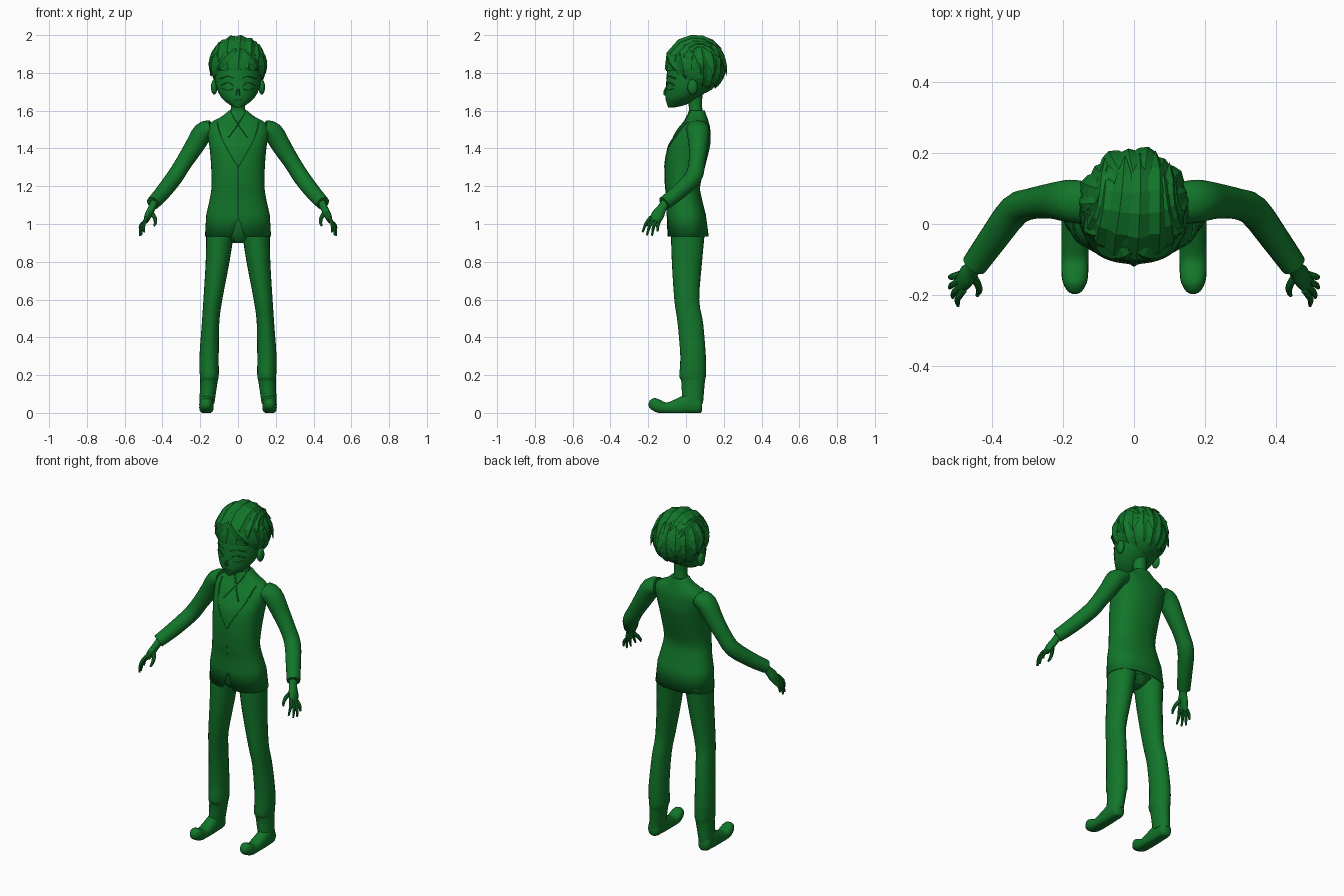
import bpy, bmesh
from math import sin, cos, pi, radians
from mathutils import Vector as V
from mathutils.bvhtree import BVHTree

cube = bpy.data.objects.get("Cube")
if cube:
    bpy.data.objects.remove(cube, do_unlink=True)

GREEN = (0.006, 0.18, 0.023, 1)
mat = bpy.data.materials.new("deep green")
mat.use_nodes = True
mat.diffuse_color = GREEN
mat.node_tree.nodes["Principled BSDF"].inputs["Base Color"].default_value = GREEN


def finish(name, bm, angle=40):
    bmesh.ops.recalc_face_normals(bm, faces=bm.faces)
    me = bpy.data.meshes.new(name)
    bm.to_mesh(me)
    bm.free()
    me.materials.append(mat)
    if angle:
        me.shade_smooth()
        me.set_sharp_from_angle(angle=radians(angle))
    ob = bpy.data.objects.new(name, me)
    bpy.context.scene.collection.objects.link(ob)
    return ob


def refine(rows, k=3):
    """Smoothly add rows between the given ones."""
    out = []
    for i in range(len(rows) - 1):
        a, b, c, d = (rows[max(i - 1, 0)], rows[i], rows[i + 1],
                      rows[min(i + 2, len(rows) - 1)])
        for j in range(k):
            t = j / k
            out.append([q + t / 2 * (r - p + t * (2*p - 5*q + 4*r - s + t * (3*q - p - 3*r + s)))
                        for p, q, r, s in zip(a, b, c, d)])
    return out + [list(rows[-1])]


def loft(name, rings, n=24, power=1, angle=40, cap_start=True, edit=None):
    """Skin rings given as (centre, half axis, other half axis)."""
    def sp(f):
        return abs(f) ** power * (1 if f >= 0 else -1)
    bm = bmesh.new()
    loops = [[bm.verts.new(c + u * sp(cos(2*pi*i/n)) + w * sp(sin(2*pi*i/n)))
              for i in range(n)] for c, u, w in rings]
    for a, b in zip(loops, loops[1:]):
        for i in range(n):
            bm.faces.new((a[i], a[(i+1) % n], b[(i+1) % n], b[i]))
    bm.faces.new(loops[-1])
    if cap_start:
        bm.faces.new(loops[0])
    if edit:
        edit(loops)
    return finish(name, bm, angle)


def stack(rows):
    """Level rings from rows of front y, back y, z, centre x, half width."""
    return [(V((x, (f + b) / 2, z)), V((r, 0, 0)), V((0, (b - f) / 2, 0)))
            for f, b, z, x, r in rows]


def tube(name, rows, n=12, ref=(0, 1, 0), k=3):
    """Rows of x, y, z, thickness and width along a path."""
    rows = refine(rows, k)
    pts = [V(r[:3]) for r in rows]
    rings = []
    for i, p in enumerate(pts):
        t = (pts[min(i + 1, len(pts) - 1)] - pts[max(i - 1, 0)]).normalized()
        wide = (V(ref) - t * V(ref).dot(t)).normalized()
        rings.append((p, wide * rows[i][4], t.cross(wide) * rows[i][3]))
    return loft(name, rings, n)


def ball(name, loc, size):
    bm = bmesh.new()
    bmesh.ops.create_uvsphere(bm, u_segments=16, v_segments=10, radius=1)
    for v in bm.verts:
        v.co = V(loc) + V(a * b for a, b in zip(v.co, size))
    return finish(name, bm)


def trace(name, target, pts, r):
    """Thin raised line laid on the front of a part."""
    me = target.data
    tree = BVHTree.FromPolygons([v.co for v in me.vertices], [p.vertices for p in me.polygons])
    rows = []
    for x, z in refine(pts, 5):
        hit = tree.ray_cast(V((x, -1, z)), V((0, 1, 0)))[0]
        if hit:
            rows.append((*hit, r, r))
    if len(rows) > 1:
        tube(name, rows, 6, (0, 1, 0.01), 1)


# Jacket with a notched front hem
def notch(loops):
    loops[0][30].co.z = 1.035


body = [(-.102, .085, 1.13, 0, .15), (-.11, .075, 1.2, 0, .14), (-.112, .1, 1.3, 0, .142),
        (-.1, .125, 1.4, 0, .15), (-.075, .13, 1.45, 0, .158), (-.04, .128, 1.505, 0, .165),
        (-.01, .12, 1.54, 0, .14), (.005, .11, 1.57, 0, .085), (.015, .1, 1.6, 0, .05)]
hem = (-.1, .12, .935, 0, .175)
jacket = loft("jacket", stack([hem] + refine([(-.1, .105, 1.05, 0, .168)] + body)),
              40, .88, 50, False, notch)
for s, side in ((1, "left"), (-1, "right")):
    trace(side + "_lapel_edge", jacket, [(s*.112, 1.54), (s*.085, 1.45), (0, 1.3)], .004)
    trace(side + "_shirt_collar", jacket, [(s*.04, 1.595), (0, 1.53), (-s*.05, 1.46)], .004)
trace("jacket_closure", jacket, [(0, 1.3), (0, 1.04)], .002)
sol = jacket.modifiers.new("thickness", 'SOLIDIFY')
sol.thickness = .008

# Trousers seat
loft("trousers_seat", stack([(-.03, .05, .9, 0, .025), (-.07, .09, .94, 0, .11),
                             (-.08, .09, 1.0, 0, .15), (-.08, .07, 1.1, 0, .13)]))

# Neck and head
loft("neck", stack(refine([(.02, .1, 1.56, 0, .05), (.015, .085, 1.62, 0, .037),
                           (0, .09, 1.72, 0, .042)])))
head = loft("head", stack(refine([
    (-.095, -.06, 1.617, 0, .015), (-.1, 0, 1.632, 0, .045), (-.108, .06, 1.665, 0, .085),
    (-.108, .12, 1.71, 0, .11), (-.104, .16, 1.76, 0, .122), (-.098, .17, 1.82, 0, .122),
    (-.07, .15, 1.9, 0, .1), (-.02, .1, 1.95, 0, .05)])), 32)
tube("nose", [(0, -.1, 1.73, .004, .005), (0, -.11, 1.7, .01, .009),
              (0, -.108, 1.682, .009, .012)], 8, (1, 0, 0))
trace("mouth", head, [(-.022, 1.657), (0, 1.655), (.022, 1.657)], .002)

for s, side in ((1, "left"), (-1, "right")):
    # Face details
    trace(side + "_upper_eyelid", head, [(s*.024, 1.73), (s*.055, 1.75), (s*.09, 1.735)], .004)
    trace(side + "_lower_eyelid", head, [(s*.03, 1.715), (s*.055, 1.708), (s*.085, 1.718)], .002)
    trace(side + "_eyebrow", head, [(s*.02, 1.77), (s*.055, 1.783), (s*.095, 1.77)], .004)
    ball(side + "_ear", (s*.126, .035, 1.725), (.017, .027, .04))

    # Sleeve
    arm = [(.14, .06, 1.505, .045, .06), (.185, .065, 1.485, .054, .06),
           (.235, .065, 1.405, .05, .05), (.29, .057, 1.32, .044, .044),
           (.338, .037, 1.245, .044, .046), (.4, -.045, 1.165, .041, .041),
           (.45, -.115, 1.11, .036, .037)]
    tube(side + "_sleeve", [(s*x, *r) for x, *r in arm], 20)
    # Hand
    palm = [(.44, -.105, 1.12, .022, .024), (.458, -.13, 1.08, .02, .026),
            (.473, -.148, 1.05, .02, .034), (.488, -.166, 1.015, .013, .031)]
    tube(side + "_palm", [(s*x, *r) for x, *r in palm], 14)
    tips = [(.497, -.23, .957), (.512, -.207, .94), (.52, -.18, .938), (.52, -.15, .96)]
    for i, tip in enumerate(tips):
        base = V((.486, -.164, 1.025)) + V((.2, .87, -.45)) * (i - 1.5) * .017
        mid = (base + V(tip)) / 2 + V((.009, -.003, .006))
        path = [(s*p.x, p.y, p.z, r, r) for p, r in ((base, .01), (mid, .009), (V(tip), .005))]
        tube(f"{side}_finger_{i + 1}", path, 8, (0, 1, .2))
    thumb = [(.462, -.14, 1.065, .012, .013), (.442, -.168, 1.035, .011, .011),
             (.437, -.188, 1.01, .009, .009), (.443, -.202, .99, .005, .005)]
    tube(side + "_thumb", [(s*x, *r) for x, *r in thumb], 8, (1, 0, .2))

    # Trouser leg
    leg = [(-.02, .09, .05, .165, .04), (-.025, .1, .165, .154, .046),
           (-.035, .105, .195, .152, .05), (-.03, .105, .3, .153, .051),
           (-.045, .09, .48, .145, .046), (-.062, .07, .6, .133, .05),
           (-.075, .085, .8, .108, .063), (-.08, .1, .96, .094, .074)]
    loft(side + "_trouser_leg", stack([(f, b, z, s*x, r) for f, b, z, x, r in refine(leg)]))

    # Shoe with a flat sole and raised toe
    def flatten(loops):
        for v in sum(loops, []):
            v.co.z = max(v.co.z, 0)
    shoe = [(.086, .035, .02, .022), (.07, .04, .035, .045), (.02, .048, .038, .056),
            (-.04, .035, .038, .045), (-.1, .025, .038, .03), (-.135, .032, .038, .036),
            (-.165, .043, .034, .036), (-.19, .045, .02, .022), (-.198, .045, .005, .006)]
    loft(side + "_shoe", [(V((s*.167, y, z)), V((rx, 0, 0)), V((0, 0, rz)))
                          for y, z, rx, rz in refine(shoe)], 20, .9, 50, True, flatten)

# Hair cap, trimmed along the hairline
CENTRE, SIZE = V((0, .045, 1.835)), V((.138, .15, .15))
bm = bmesh.new()
bmesh.ops.create_uvsphere(bm, u_segments=28, v_segments=20, radius=1.02)
for v in bm.verts:
    v.co = CENTRE + v.co * SIZE
low = [f for f in bm.faces
       if f.calc_center_median().z < 1.81 - .13 * min(max((f.calc_center_median().y + .05) / .12, 0), 1)]
bmesh.ops.delete(bm, geom=low, context='FACES')
finish("hair_cap", bm)


# Faceted locks of hair
def lock(name, a, mid, b, width, lift):
    a, mid, b = V(a), V(mid), V(b)
    dirs = [((1-t)**2 * a + 2*t*(1-t) * mid + t*t * b).normalized()
            for t in (i / 6 for i in range(7))]
    pts = [CENTRE + d * SIZE * (1 + lift * (i / 6) ** 3) for i, d in enumerate(dirs)]
    rings = []
    for i, (p, d) in enumerate(zip(pts, dirs)):
        t = (pts[min(i + 1, 6)] - pts[max(i - 1, 0)]).normalized()
        w = (.55, .9, 1, 1, .9, .6, .04)[i]
        wide = t.cross(d).normalized()
        rings.append((p, wide * width * w, wide.cross(t) * .016 * w))
    loft(name, rings, 4, 1, 0)


def aim(az, z):
    return sin(radians(az)), -cos(radians(az)), z


for i in range(9):
    az = (i - 4) * 21
    x = sin(radians(az))
    lock(f"swept_lock_{i + 1}", aim(az, -.12 + .03 * (i % 2)), (x * .9 + .12, -.1, 1.5),
         (x * .75 + .1, .9, .55 - .2 * (i % 3)), .036, .12 + .05 * (i % 2))
for i in range(9):
    az = 100 + i * 20
    lock(f"upper_back_lock_{i + 1}", aim(az, 1.4), aim(az + 8, .5),
         aim(az + 5, -.1 - .2 * (i % 2)), .042, .12 + .1 * (i % 2))
for i in range(8):
    az = 110 + i * 20
    lock(f"nape_lock_{i + 1}", aim(az, .4), aim(az - 6, -.2), aim(az, -.85 - .25 * (i % 2)), .04, .07)
for s, side in ((1, "left"), (-1, "right")):
    lock(side + "_temple_lock", aim(s*55, .6), aim(s*72, .1), aim(s*70, -.5), .032, .03)
    lock(side + "_fringe_lock", aim(s*5, .75), aim(s*25, .3), aim(s*52, -.12), .03, .05)
    lock(side + "_side_lock", aim(s*80, .7), aim(s*95, .2), aim(s*105, -.35), .036, .1)
